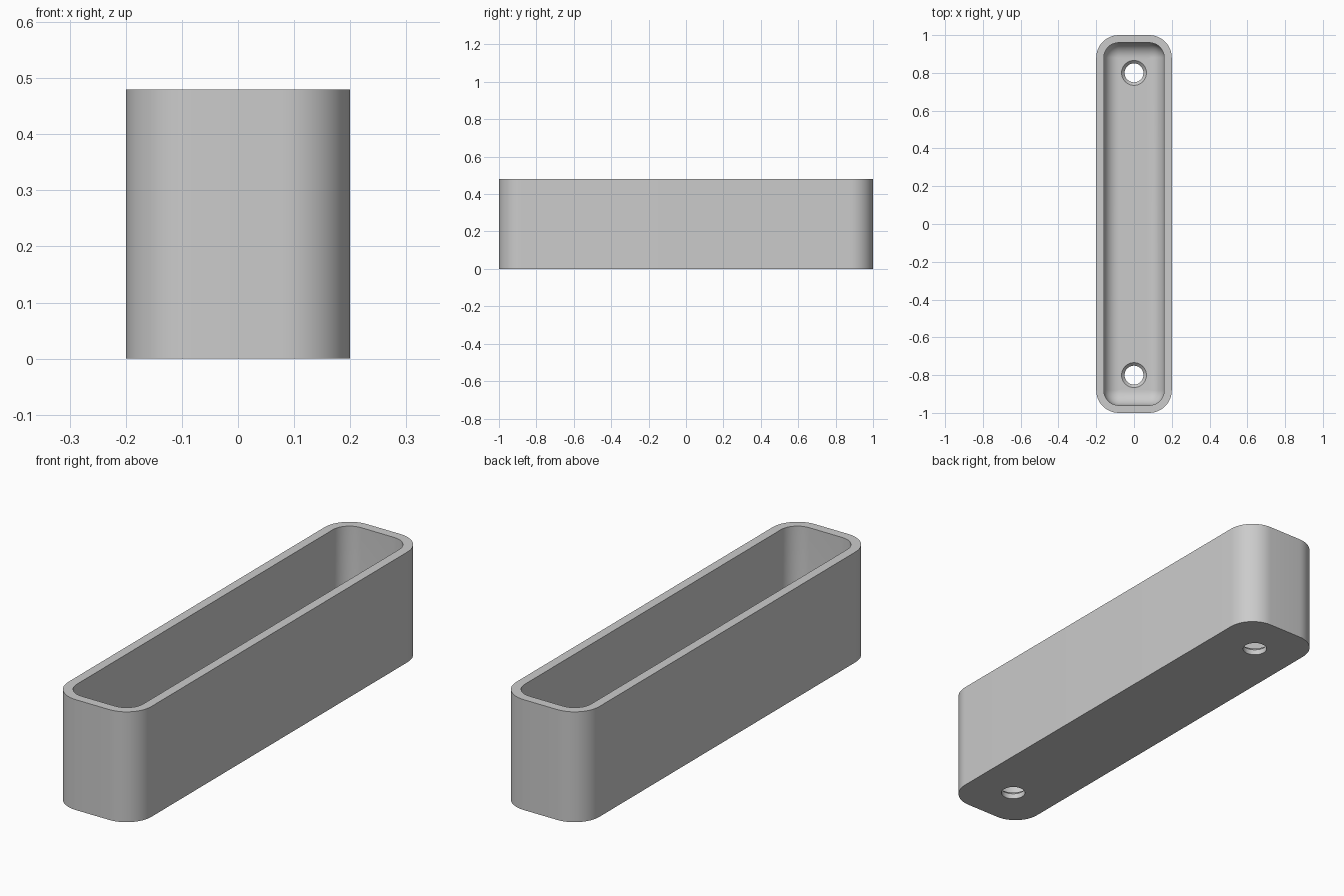
import bpy
import bmesh
from math import sin, cos, pi

if "Cube" in bpy.data.objects:
    bpy.data.objects.remove(bpy.data.objects["Cube"])

HALF_X, HALF_Y, HEIGHT = 0.2, 1.0, 0.48
WALL, FLOOR, CORNER = 0.04, 0.04, 0.12
FILLET = 0.08
HOLE_Y, HOLE_R, SINK_R = 0.8, 0.05, 0.066

grey = bpy.data.materials.new("plain_grey")
grey.use_nodes = True
colour = (0.6, 0.6, 0.6, 1)
grey.diffuse_color = colour
grey.node_tree.nodes["Principled BSDF"].inputs["Base Color"].default_value = colour


def rounded_ring(bm, inset, z, steps=12):
    """Rounded rectangle loop, inset from the outer outline."""
    r = max(CORNER - inset, 0.002)
    cx, cy = HALF_X - inset - r, HALF_Y - inset - r
    ring = []
    for q, (sx, sy) in enumerate([(1, 1), (-1, 1), (-1, -1), (1, -1)]):
        for i in range(steps + 1):
            a = (q + i / steps) * pi / 2
            ring.append(bm.verts.new((sx * cx + r * cos(a), sy * cy + r * sin(a), z)))
    return ring


def circle_ring(bm, y, r, z, steps=48):
    return [bm.verts.new((r * cos(2 * pi * i / steps), y + r * sin(2 * pi * i / steps), z))
            for i in range(steps)]


def skin(bm, rings):
    """Bridge successive loops and cap both ends."""
    for a, b in zip(rings, rings[1:]):
        for i in range(len(a)):
            j = (i + 1) % len(a)
            bm.faces.new((a[i], a[j], b[j], b[i]))
    bm.faces.new(rings[0][::-1])
    bm.faces.new(rings[-1])


def make_object(name, bm):
    bmesh.ops.recalc_face_normals(bm, faces=bm.faces)
    mesh = bpy.data.meshes.new(name)
    bm.to_mesh(mesh)
    bm.free()
    obj = bpy.data.objects.new(name, mesh)
    bpy.context.collection.objects.link(obj)
    mesh.materials.append(grey)
    return obj


# Tray body: outer wall, rim, inner wall, rounded floor edge
bm = bmesh.new()
rings = [rounded_ring(bm, 0, 0), rounded_ring(bm, 0, HEIGHT), rounded_ring(bm, WALL, HEIGHT)]
for k in range(11):
    a = k / 10 * pi / 2
    rings.append(rounded_ring(bm, WALL + FILLET * (1 - cos(a)),
                              FLOOR + FILLET * (1 - sin(a))))
skin(bm, rings)
tray = make_object("tray_body", bm)

# Countersunk screw holes through the floor
bm = bmesh.new()
for y in (-HOLE_Y, HOLE_Y):
    skin(bm, [circle_ring(bm, y, HOLE_R, -0.05),
              circle_ring(bm, y, HOLE_R, FLOOR - 0.016),
              circle_ring(bm, y, SINK_R, FLOOR),
              circle_ring(bm, y, SINK_R, FLOOR + 0.1)])
cutter = make_object("hole_cutter", bm)
cutter.hide_render = True

cut = tray.modifiers.new("holes", "BOOLEAN")
cut.operation = "DIFFERENCE"
cut.solver = "EXACT"
cut.object = cutter

bpy.ops.object.select_all(action="DESELECT")
tray.select_set(True)
bpy.context.view_layer.objects.active = tray
bpy.ops.object.modifier_apply(modifier="holes")
bpy.data.objects.remove(cutter)
bpy.ops.object.shade_smooth_by_angle(angle=pi / 6)
